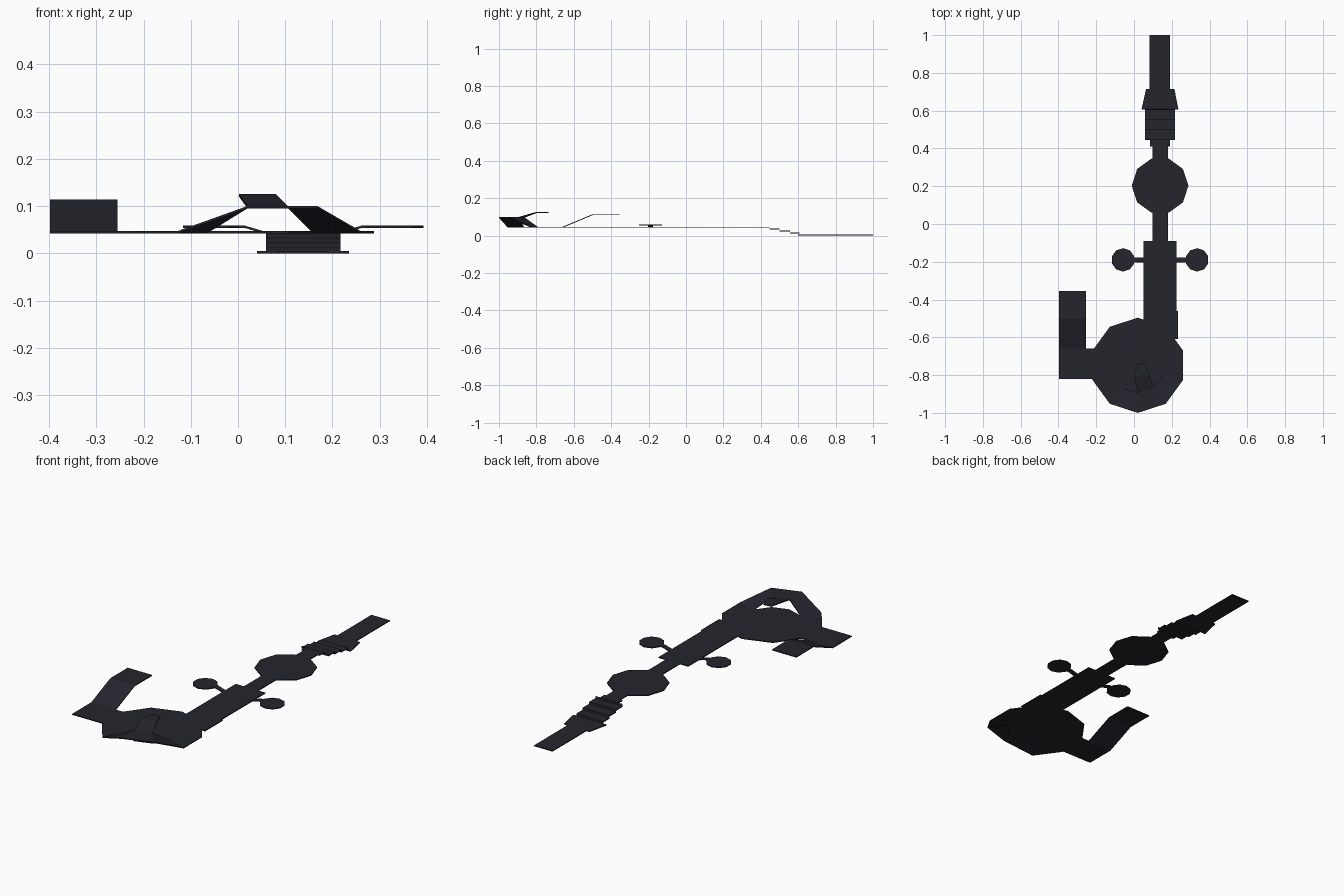
import bpy, bmesh
from math import radians, sin, cos
from mathutils import Vector

cube = bpy.data.objects.get("Cube")
if cube:
    bpy.data.objects.remove(cube, do_unlink=True)

THICK = 0.005
DECK = 0.047      # top of the main level
FLOOR = THICK     # top of the lowest level
AXIS = 0.138      # x of the long walkway

navy = bpy.data.materials.new("dark_navy")
navy.use_nodes = True
navy.diffuse_color = (0.018, 0.018, 0.027, 1)
navy.node_tree.nodes["Principled BSDF"].inputs["Base Color"].default_value = navy.diffuse_color


def slab(name, faces):
    """Thin sheet whose top is the given polygons, thickened straight down."""
    bm = bmesh.new()
    for pts in faces:
        bm.faces.new([bm.verts.new(p) for p in pts])
    bmesh.ops.remove_doubles(bm, verts=bm.verts, dist=1e-4)
    bmesh.ops.recalc_face_normals(bm, faces=bm.faces)
    ext = bmesh.ops.extrude_face_region(bm, geom=bm.faces[:], use_keep_orig=True)
    low = [v for v in ext["geom"] if isinstance(v, bmesh.types.BMVert)]
    bmesh.ops.translate(bm, verts=low, vec=(0, 0, -THICK))
    bmesh.ops.recalc_face_normals(bm, faces=bm.faces)
    mesh = bpy.data.meshes.new(name)
    bm.to_mesh(mesh)
    bm.free()
    mesh.materials.append(navy)
    obj = bpy.data.objects.new(name, mesh)
    bpy.context.collection.objects.link(obj)
    return obj


def rect(x0, x1, y0, y1, z0, z1=None):
    """Rectangle that may slope from z0 at y0 to z1 at y1."""
    z1 = z0 if z1 is None else z1
    return [(x0, y0, z0), (x1, y0, z0), (x1, y1, z1), (x0, y1, z1)]


def ring(cx, cy, r, z, start=-90):
    return [Vector((cx + r * cos(radians(start + 36 * k)),
                    cy + r * sin(radians(start + 36 * k)), z)) for k in range(10)]


# Lower end ramp and its flared foot
slab("end_strip", [rect(0.082, 0.19, 0.6, 1.0, FLOOR)])
slab("flared_landing", [[(0.04, 0.607, FLOOR), (0.235, 0.607, FLOOR),
                         (0.214, 0.715, FLOOR), (0.064, 0.715, FLOOR)]])

# Stairs: treads with risers down to the next level
edges = [0.447, 0.5, 0.555, 0.607]
levels = [DECK, 0.037, 0.027, 0.016, FLOOR]
for i, y in enumerate(edges):
    if i < 3:
        slab(f"stair_tread_{i + 1}", [rect(0.059, 0.217, y, edges[i + 1], levels[i + 1])])
    slab(f"stair_riser_{i + 1}",
         [rect(0.059, 0.217, y - 0.001, y + 0.001, levels[i], levels[i + 1])])

# Main walkway
slab("stair_head", [rect(0.085, 0.191, 0.41, 0.447, DECK)])
slab("narrow_walk", [rect(0.098, 0.18, -0.1, 0.42, DECK)])
slab("round_platform", [ring(AXIS, 0.203, 0.15, DECK, 0)])
slab("wide_walk", [rect(0.05, 0.224, -0.6, -0.09, DECK)])
slab("walk_threshold", [rect(0.05, 0.233, -0.61, -0.46, DECK)])

# Small side pads with sloping arms
PAD_Z = 0.059
for side, label in ((-1, "right"), (1, "left")):
    slab(f"{label}_side_pad", [ring(AXIS + side * 0.196, -0.19, 0.062, PAD_Z)])
    xs = [AXIS + side * d for d in (0.085, 0.125, 0.15)]
    zs = [DECK, PAD_Z, PAD_Z]
    slab(f"{label}_side_arm",
         [[(xs[i], -0.203, zs[i]), (xs[i + 1], -0.203, zs[i + 1]),
           (xs[i + 1], -0.177, zs[i + 1]), (xs[i], -0.177, zs[i])] for i in range(2)])

# Large decagon: flat floor, with the front part of its rim raised into a band
CX, CY, R = 0.02, -0.748, 0.252
RAISED = 0.1
outer = ring(CX, CY, R, DECK)
inner = ring(CX, CY, R * 0.58, DECK)
slab("arena_floor", [inner] + [[outer[k], outer[k + 1], inner[k + 1], inner[k]]
                               for k in range(2, 9)])
band_out = [v.copy() for v in outer]
band_in = [v.copy() for v in inner]
for k in (0, 1):
    band_out[k].z = band_in[k].z = RAISED
slab("raised_rim", [[band_out[k], band_out[(k + 1) % 10], band_in[(k + 1) % 10], band_in[k]]
                    for k in (9, 0, 1)])

# Tongue rising from the inner edge of the raised rim
TIP = 0.125
bend = [Vector((0.08, -0.8, TIP)), Vector((0.002, -0.805, TIP))]
slab("rim_tongue", [[band_in[0], band_in[1], bend[0], bend[1]],
                    [bend[1], bend[0], (0.06, -0.735, TIP), (0.018, -0.74, TIP)]])

# Side wing: landing, ramp and upper deck
WING = (-0.398, -0.255)
TOP = 0.114
slab("wing_landing", [rect(WING[0], -0.2, -0.82, -0.66, DECK)])
slab("wing_ramp", [rect(*WING, -0.66, -0.5, DECK, TOP),
                   rect(*WING, -0.5, -0.355, TOP)])
